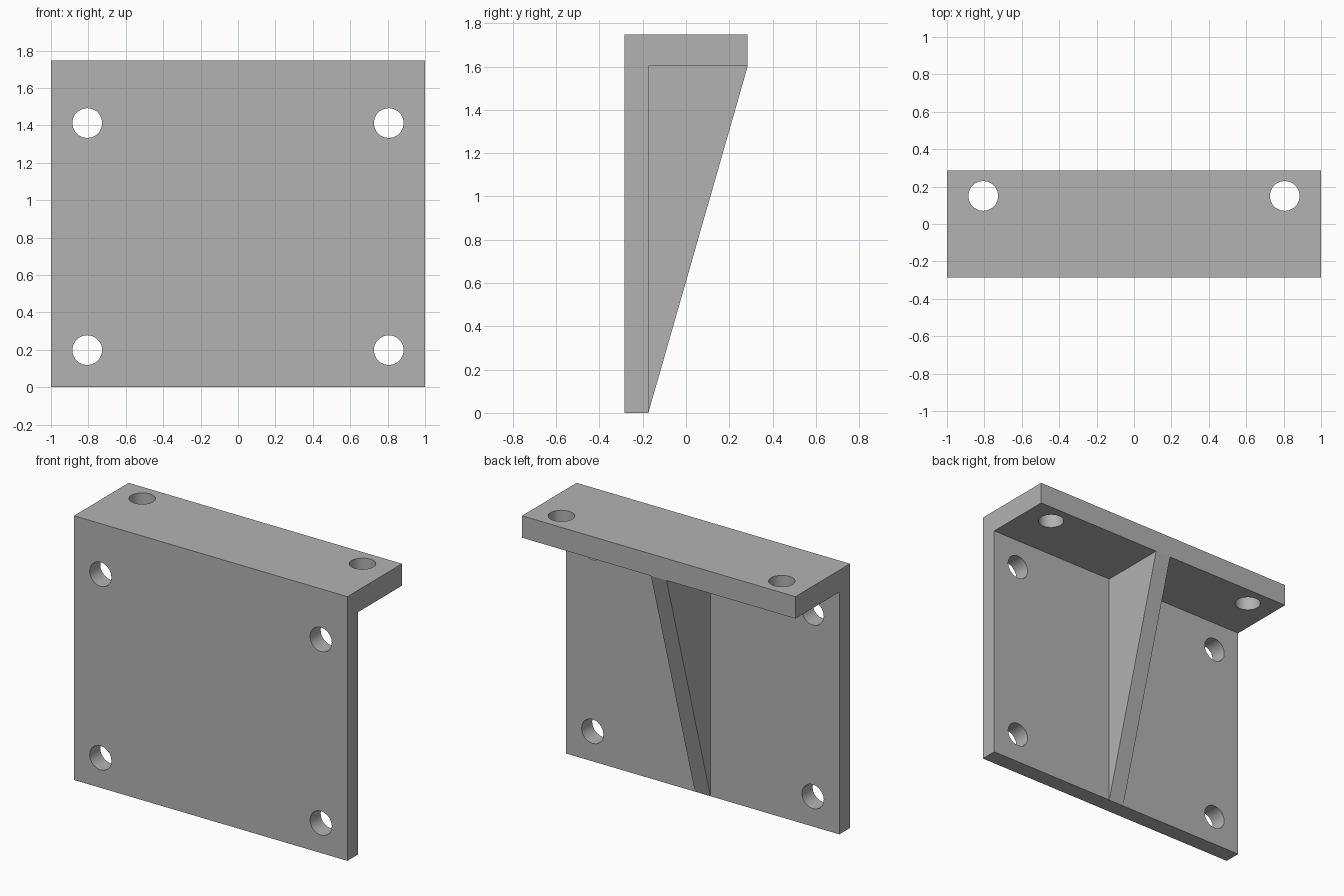
import bpy
import bmesh
from math import radians
from mathutils import Matrix

cube = bpy.data.objects.get("Cube")
if cube:
    bpy.data.objects.remove(cube, do_unlink=True)

# Main dimensions
FRONT, BACK, PLATE_BACK = -0.285, 0.285, -0.174
TOP, SHELF_BOTTOM = 1.747, 1.602
HOLE_X, HOLE_R = 0.806, 0.08

grey = bpy.data.materials.new("plain_grey")
grey.use_nodes = True
grey.diffuse_color = (0.45, 0.45, 0.45, 1)
grey.node_tree.nodes["Principled BSDF"].inputs["Base Color"].default_value = grey.diffuse_color


def add_object(name, bm):
    bmesh.ops.recalc_face_normals(bm, faces=bm.faces)
    mesh = bpy.data.meshes.new(name)
    bm.to_mesh(mesh)
    bm.free()
    mesh.materials.append(grey)
    obj = bpy.data.objects.new(name, mesh)
    bpy.context.collection.objects.link(obj)
    return obj


def extrude_profile(name, points, half_width):
    """Extrude a (y, z) side profile symmetrically along x."""
    bm = bmesh.new()
    face = bm.faces.new([bm.verts.new((-half_width, y, z)) for y, z in points])
    new = bmesh.ops.extrude_face_region(bm, geom=[face])["geom"]
    verts = [v for v in new if isinstance(v, bmesh.types.BMVert)]
    bmesh.ops.translate(bm, verts=verts, vec=(2 * half_width, 0, 0))
    return add_object(name, bm)


# L-shaped bracket: upright plate with a shelf along its top
bracket = extrude_profile("bracket", [
    (FRONT, 0), (PLATE_BACK, 0), (PLATE_BACK, SHELF_BOTTOM),
    (BACK, SHELF_BOTTOM), (BACK, TOP), (FRONT, TOP)], 1.0)

# Triangular rib under the middle of the shelf
extrude_profile("support_rib", [
    (PLATE_BACK, 0), (BACK, SHELF_BOTTOM), (PLATE_BACK, SHELF_BOTTOM)], 0.057)

# Bolt holes: four through the plate, two through the shelf
bm = bmesh.new()
for x in (-HOLE_X, HOLE_X):
    through_plate = Matrix.Rotation(radians(90), 4, "X")
    holes = [Matrix.Translation((x, -0.23, z)) @ through_plate for z in (0.198, 1.412)]
    holes.append(Matrix.Translation((x, 0.15, 1.675)))
    for matrix in holes:
        bmesh.ops.create_cone(bm, cap_ends=True, segments=20, radius1=HOLE_R,
                              radius2=HOLE_R, depth=0.3, matrix=matrix)
cutter = add_object("hole_cutter", bm)
cutter.hide_render = True

cut = bracket.modifiers.new("bolt_holes", "BOOLEAN")
cut.operation = "DIFFERENCE"
cut.solver = "EXACT"
cut.object = cutter
bpy.context.view_layer.objects.active = bracket
bracket.select_set(True)
bpy.ops.object.modifier_apply(modifier=cut.name)
bpy.data.objects.remove(cutter, do_unlink=True)

# Smooth hole walls, crisp edges elsewhere
bpy.ops.object.shade_smooth_by_angle(angle=radians(30))
